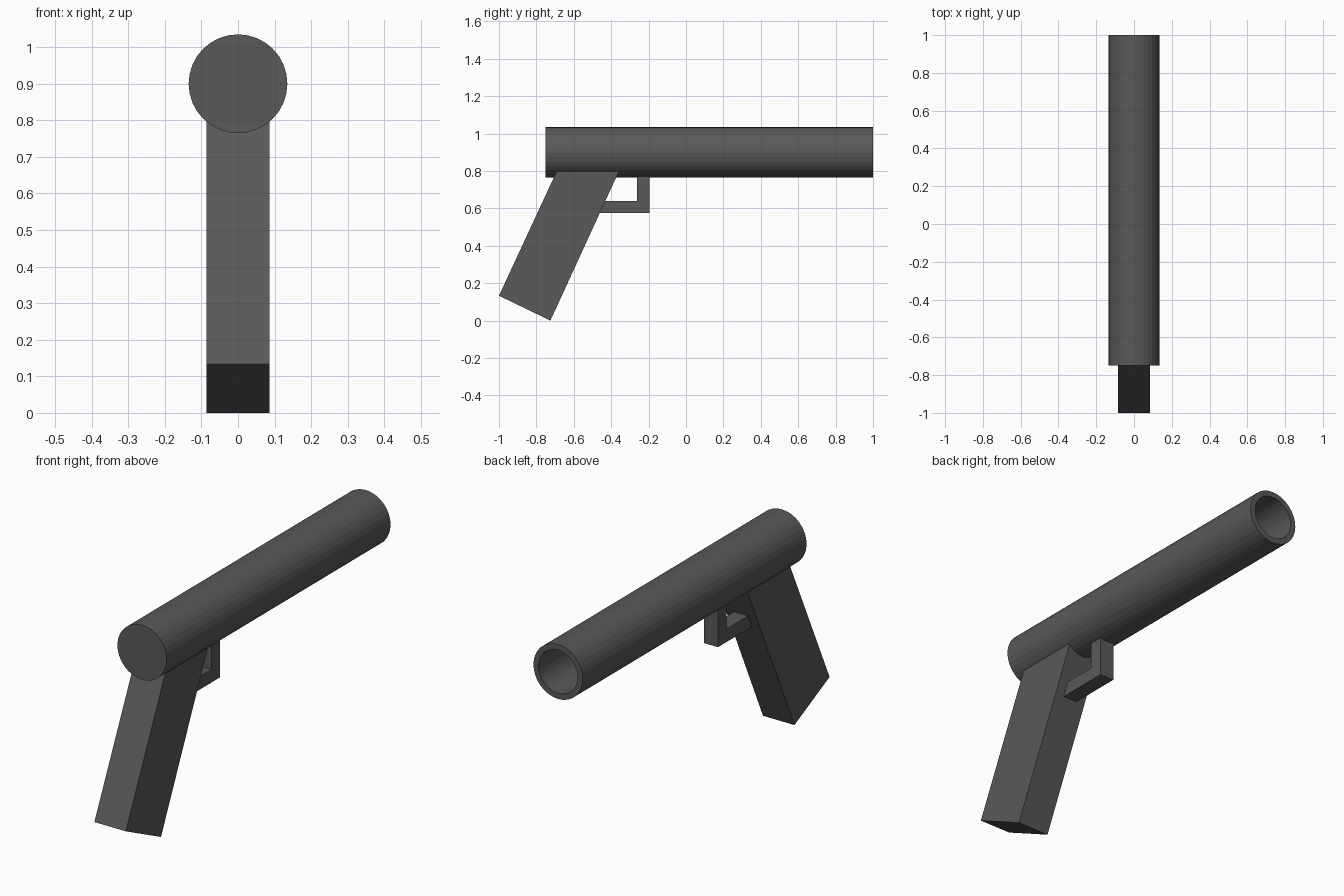
import bpy, bmesh, math
from mathutils import Vector

if "Cube" in bpy.data.objects:
    bpy.data.objects.remove(bpy.data.objects["Cube"])

dark = bpy.data.materials.new("dark_grey")
dark.diffuse_color = (0.1, 0.1, 0.1, 1)
dark.use_nodes = True
dark.node_tree.nodes["Principled BSDF"].inputs["Base Color"].default_value = dark.diffuse_color


def finish(name, bm):
    bmesh.ops.remove_doubles(bm, verts=bm.verts, dist=1e-5)
    bmesh.ops.recalc_face_normals(bm, faces=bm.faces)
    mesh = bpy.data.meshes.new(name)
    bm.to_mesh(mesh)
    bm.free()
    mesh.materials.append(dark)
    obj = bpy.data.objects.new(name, mesh)
    bpy.context.collection.objects.link(obj)
    return obj


def slab(name, profile, width):
    """Extrude a (y, z) side profile across x, centred on x = 0."""
    bm = bmesh.new()
    face = bm.faces.new([bm.verts.new((-width / 2, y, z)) for y, z in profile])
    side = bmesh.ops.extrude_face_region(bm, geom=[face], use_keep_orig=True)["geom"]
    moved = [v for v in side if isinstance(v, bmesh.types.BMVert)]
    bmesh.ops.translate(bm, verts=moved, vec=(width, 0, 0))
    return finish(name, bm)


def lathe_y(name, profile, z, sides):
    """Spin a (radius, y) profile about a line along y at height z."""
    bm = bmesh.new()
    verts = [bm.verts.new((0, y, z + r)) for r, y in profile]
    edges = [bm.edges.new(pair) for pair in zip(verts, verts[1:])]
    bmesh.ops.spin(bm, geom=verts + edges, cent=(0, 0, z), axis=(0, 1, 0),
                   angle=2 * math.pi, steps=sides)
    return finish(name, bm)


# Hollow tube, closed at the front (-y) and open at the far end
lathe_y("barrel", [(0, -0.75), (0.135, -0.75), (0.135, 1.0),
                   (0.107, 1.0), (0.107, -0.70), (0, -0.70)], 0.9, 32)

# Slanted handle
slab("grip", [(-1.0, 0.133), (-0.725, 0.0), (-0.359, 0.797), (-0.692, 0.797)], 0.172)

# L-shaped trigger guard between handle and tube
slab("trigger_guard", [(-0.48, 0.575), (-0.195, 0.575), (-0.195, 0.775),
                       (-0.262, 0.775), (-0.262, 0.64), (-0.45, 0.64)], 0.077)
